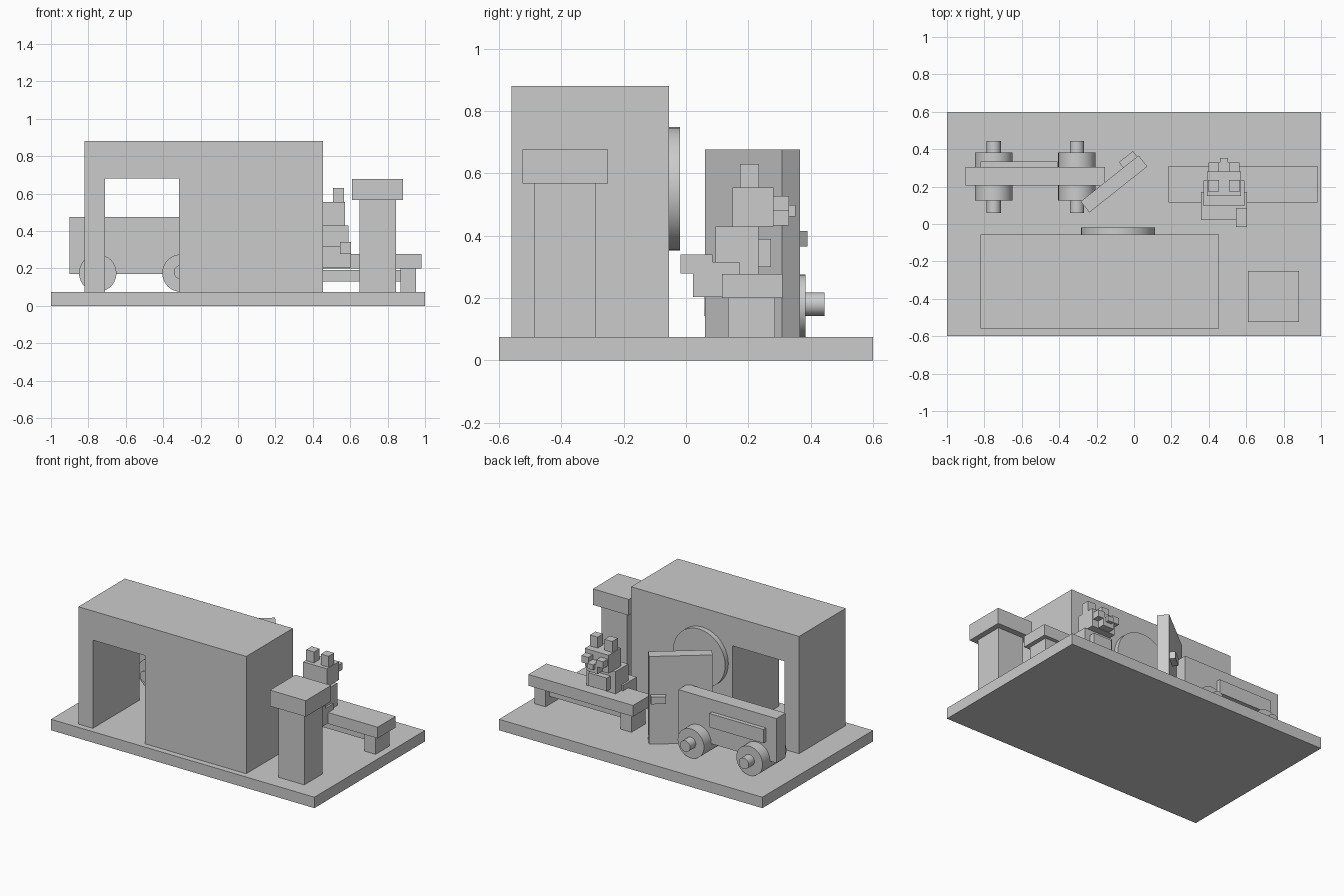
import bpy
import bmesh
import math
from mathutils import Matrix

if "Cube" in bpy.data.objects:
    bpy.data.objects.remove(bpy.data.objects["Cube"])

# One plain clay colour
grey = bpy.data.materials.new("light_grey")
grey.use_nodes = True
grey.diffuse_color = (0.6, 0.6, 0.6, 1)
grey.node_tree.nodes["Principled BSDF"].inputs["Base Color"].default_value = (0.6, 0.6, 0.6, 1)


def finish(name, bm):
    bmesh.ops.recalc_face_normals(bm, faces=bm.faces)
    mesh = bpy.data.meshes.new(name)
    bm.to_mesh(mesh)
    bm.free()
    mesh.materials.append(grey)
    obj = bpy.data.objects.new(name, mesh)
    bpy.context.collection.objects.link(obj)
    return obj


def box(name, x, y, z):
    """Box given by its low and high limits on each axis."""
    bm = bmesh.new()
    size = [b - a for a, b in (x, y, z)]
    mid = [(a + b) / 2 for a, b in (x, y, z)]
    bmesh.ops.create_cube(bm, size=1, matrix=Matrix.Translation(mid) @ Matrix.Diagonal((*size, 1)))
    return finish(name, bm)


def pair(name, centre, inner, outer, y, z):
    """Two boxes mirrored about a centre line in x."""
    box(name + "_left", (centre + inner, centre + outer), y, z)
    box(name + "_right", (centre - outer, centre - inner), y, z)


def disc(name, x, z, radius, y):
    """Smooth cylinder lying along y."""
    bm = bmesh.new()
    place = Matrix.Translation((x, sum(y) / 2, z)) @ Matrix.Rotation(math.pi / 2, 4, "X")
    bmesh.ops.create_cone(bm, cap_ends=True, segments=40, radius1=radius, radius2=radius,
                          depth=y[1] - y[0], matrix=place)
    for face in bm.faces:
        face.smooth = len(face.verts) == 4
    return finish(name, bm)


FLOOR = 0.075
box("base", (-1, 1), (-0.6, 0.6), (0, FLOOR))

# Building with a passage cut straight through
outline = [(-0.82, FLOOR), (-0.82, 0.88), (0.455, 0.88), (0.455, FLOOR),
           (-0.315, FLOOR), (-0.315, 0.68), (-0.71, 0.68), (-0.71, FLOOR)]
bm = bmesh.new()
profile = bm.faces.new([bm.verts.new((x, -0.56, z)) for x, z in outline])
side = bmesh.ops.extrude_face_region(bm, geom=[profile])["geom"]
bmesh.ops.translate(bm, vec=(0, 0.505, 0), verts=[v for v in side if isinstance(v, bmesh.types.BMVert)])
finish("building", bm)
disc("round_wall_panel", -0.085, 0.55, 0.198, (-0.055, -0.02))

# Pillar
box("pillar", (0.65, 0.845), (-0.488, -0.29), (FLOOR, 0.57))
box("pillar_cap", (0.61, 0.882), (-0.525, -0.25), (0.567, 0.677))

# Cart
box("cart_body", (-0.9, -0.155), (0.205, 0.305), (0.17, 0.475))
box("cart_side_plank", (-0.82, -0.41), (0.3, 0.333), (0.295, 0.39))
for end, x in (("rear", -0.75), ("front", -0.305)):
    disc(end + "_wheel", x, 0.175, 0.1, (0.125, 0.383))
    disc(end + "_axle", x, 0.18, 0.038, (0.06, 0.445))

# Open door standing at an angle, with its handle
door = box("door", (-0.198, 0.198), (-0.0375, 0.0375), (FLOOR, 0.677))
handle = box("door_handle", (0.093, 0.188), (0.0375, 0.075), (0.366, 0.415))
for part in (door, handle):
    part.location = (-0.107, 0.214, 0)
    part.rotation_euler.z = math.radians(38.4)

# Bench
box("bench_seat", (0.185, 0.98), (0.115, 0.31), (0.2, 0.277))
pair("bench_leg", 0.5825, 0.285, 0.368, (0.135, 0.285), (FLOOR, 0.2))
box("bench_stretcher", (0.25, 0.9), (0.18, 0.24), (0.13, 0.192))

# Seated animal, looking backwards
MID = 0.481
box("animal_hips", (MID - 0.123, MID + 0.123), (0.022, 0.172), (0.204, 0.316))
box("animal_tail", (0.545, 0.605), (-0.017, 0.085), (0.278, 0.34))
box("animal_body", (MID - 0.11, MID + 0.11), (0.095, 0.233), (0.277, 0.43))
box("animal_belly", (MID - 0.07, MID + 0.07), (0.233, 0.273), (0.3, 0.39))
box("animal_head", (MID - 0.09, MID + 0.09), (0.149, 0.281), (0.43, 0.555))
pair("animal_ear", MID, 0.026, 0.085, (0.174, 0.234), (0.555, 0.63))
pair("animal_eye", MID, 0.03, 0.083, (0.281, 0.33), (0.48, 0.527))
box("animal_snout", (MID - 0.042, MID + 0.042), (0.281, 0.33), (0.432, 0.495))
box("animal_nose", (MID - 0.022, MID + 0.022), (0.33, 0.352), (0.462, 0.498))
